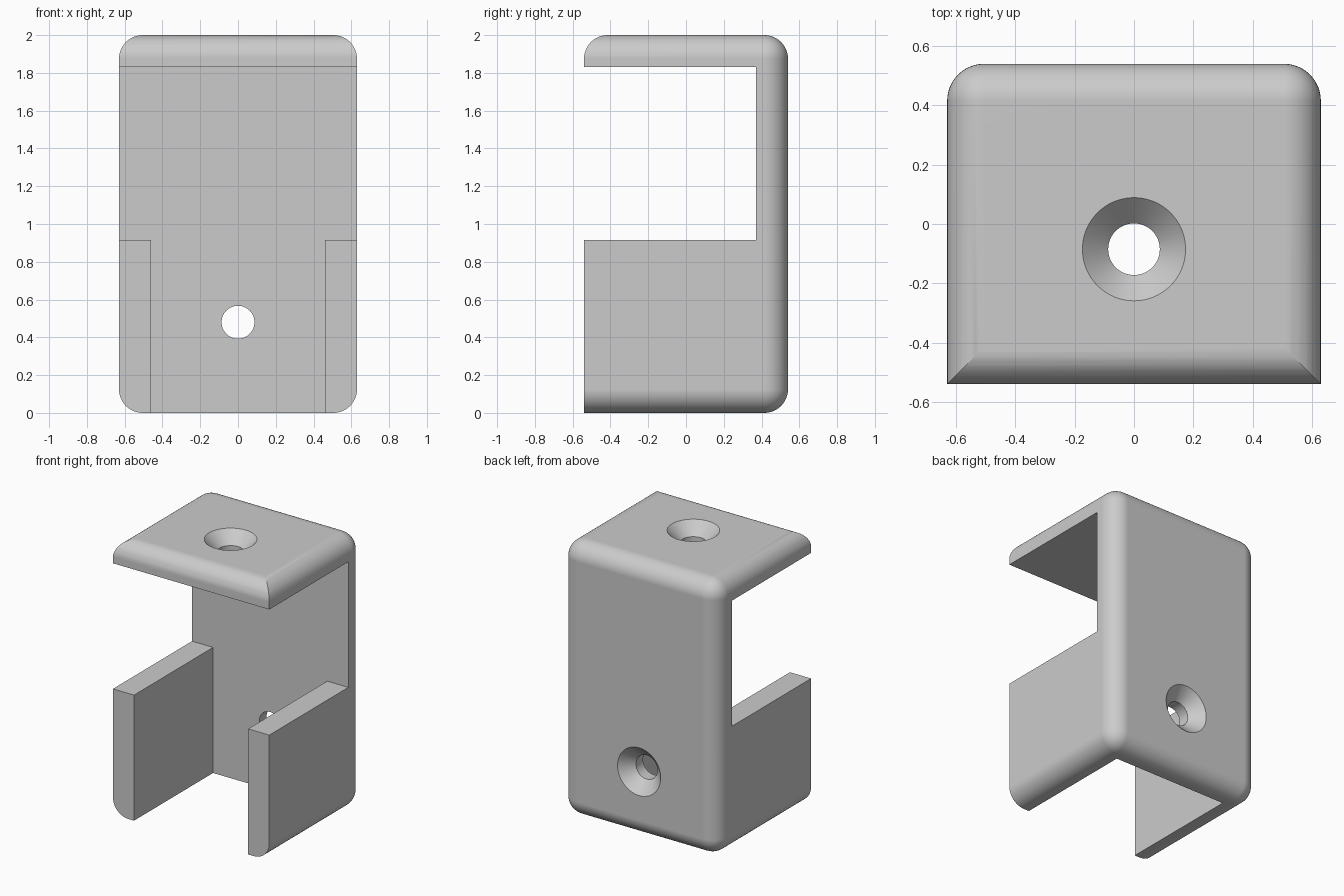
import bpy
import bmesh
import math
from mathutils import Matrix

cube = bpy.data.objects.get("Cube")
if cube:
    bpy.data.objects.remove(cube, do_unlink=True)

HX, HY, H = 0.63, 0.54, 2.0      # half width, half depth, height
WALL, R = 0.17, 0.125            # wall thickness, edge radius
SIDE_TOP = 0.915                 # top of the side walls
HOLE = 0.087                     # screw hole radius


def make_object(name, bm):
    bmesh.ops.recalc_face_normals(bm, faces=bm.faces[:])
    mesh = bpy.data.meshes.new(name)
    bm.to_mesh(mesh)
    bm.free()
    obj = bpy.data.objects.new(name, mesh)
    bpy.context.collection.objects.link(obj)
    return obj


def box(name, lo, hi, radius=0):
    bm = bmesh.new()
    bmesh.ops.create_cube(bm, size=1)
    for v in bm.verts:
        v.co = [lo[i] if v.co[i] < 0 else hi[i] for i in range(3)]
    if radius:
        bmesh.ops.bevel(bm, geom=bm.edges[:], offset=radius, segments=12,
                        profile=0.5, affect='EDGES')
    return make_object(name, bm)


def side_profile(name, points, half_width):
    bm = bmesh.new()
    face = bm.faces.new([bm.verts.new((-half_width, y, z)) for y, z in points])
    new = bmesh.ops.extrude_face_region(bm, geom=[face])["geom"]
    verts = [g for g in new if isinstance(g, bmesh.types.BMVert)]
    bmesh.ops.translate(bm, verts=verts, vec=(2 * half_width, 0, 0))
    return make_object(name, bm)


def countersink(name, matrix, sides=64):
    # screw hole with a 45 degree countersink, opening along local +z
    bm = bmesh.new()
    rings = []
    for r, z in ((HOLE, -0.3), (HOLE, -HOLE), (2 * HOLE + 0.02, 0.02)):
        rings.append([bm.verts.new((r * math.cos(a), r * math.sin(a), z))
                      for a in (math.tau * i / sides for i in range(sides))])
    for low, high in zip(rings, rings[1:]):
        for i in range(sides):
            j = (i + 1) % sides
            bm.faces.new((low[i], low[j], high[j], high[i]))
    bm.faces.new(rings[0])
    bm.faces.new(rings[-1])
    bm.transform(matrix)
    return make_object(name, bm)


def combine(obj, cutter, operation):
    mod = obj.modifiers.new(cutter.name, 'BOOLEAN')
    mod.operation = operation
    mod.solver = 'EXACT'
    mod.object = cutter
    bpy.context.view_layer.objects.active = obj
    bpy.ops.object.modifier_apply(modifier=mod.name)
    bpy.data.objects.remove(cutter, do_unlink=True)


# Rounded block, longer at the front so that the front can be cut flat
bracket = box("bracket", (-HX, -1, 0), (HX, HY, H), R)

# Side outline: open window above the side walls, rounded top front edge
arc = [(-HY + R - R * math.cos(a), H - R + R * math.sin(a))
       for a in (math.pi / 2 * i / 12 for i in range(13))]
outline = [(-HY, H - WALL)] + arc + [
    (-HY + R, H + 0.2), (1, H + 0.2), (1, -0.2), (-HY, -0.2),
    (-HY, SIDE_TOP), (HY - WALL, SIDE_TOP), (HY - WALL, H - WALL)]
combine(bracket, side_profile("outline_cutter", outline, 1), 'INTERSECT')

# Open channel between the side walls
combine(bracket, box("channel_cutter", (WALL - HX, -2, -1),
                     (HX - WALL, HY - WALL, 1.4)), 'DIFFERENCE')

# Countersunk holes in the top plate and the back plate
combine(bracket, countersink("top_hole", Matrix.Translation((0, -WALL / 2, H))),
        'DIFFERENCE')
combine(bracket, countersink("back_hole", Matrix.Translation((0, HY, 0.48)) @
                             Matrix.Rotation(-math.pi / 2, 4, 'X')), 'DIFFERENCE')

# Plain grey material
grey = bpy.data.materials.new("plain_grey")
grey.use_nodes = True
colour = (0.6, 0.6, 0.6, 1)
grey.diffuse_color = colour
grey.node_tree.nodes["Principled BSDF"].inputs["Base Color"].default_value = colour
bracket.data.materials.clear()
bracket.data.materials.append(grey)

# Smooth rounded edges, crisp corners
bpy.ops.object.select_all(action='DESELECT')
bracket.select_set(True)
bpy.context.view_layer.objects.active = bracket
bpy.ops.object.shade_smooth_by_angle(angle=math.radians(25))
weighted = bracket.modifiers.new("weighted_normals", 'WEIGHTED_NORMAL')
weighted.keep_sharp = True
